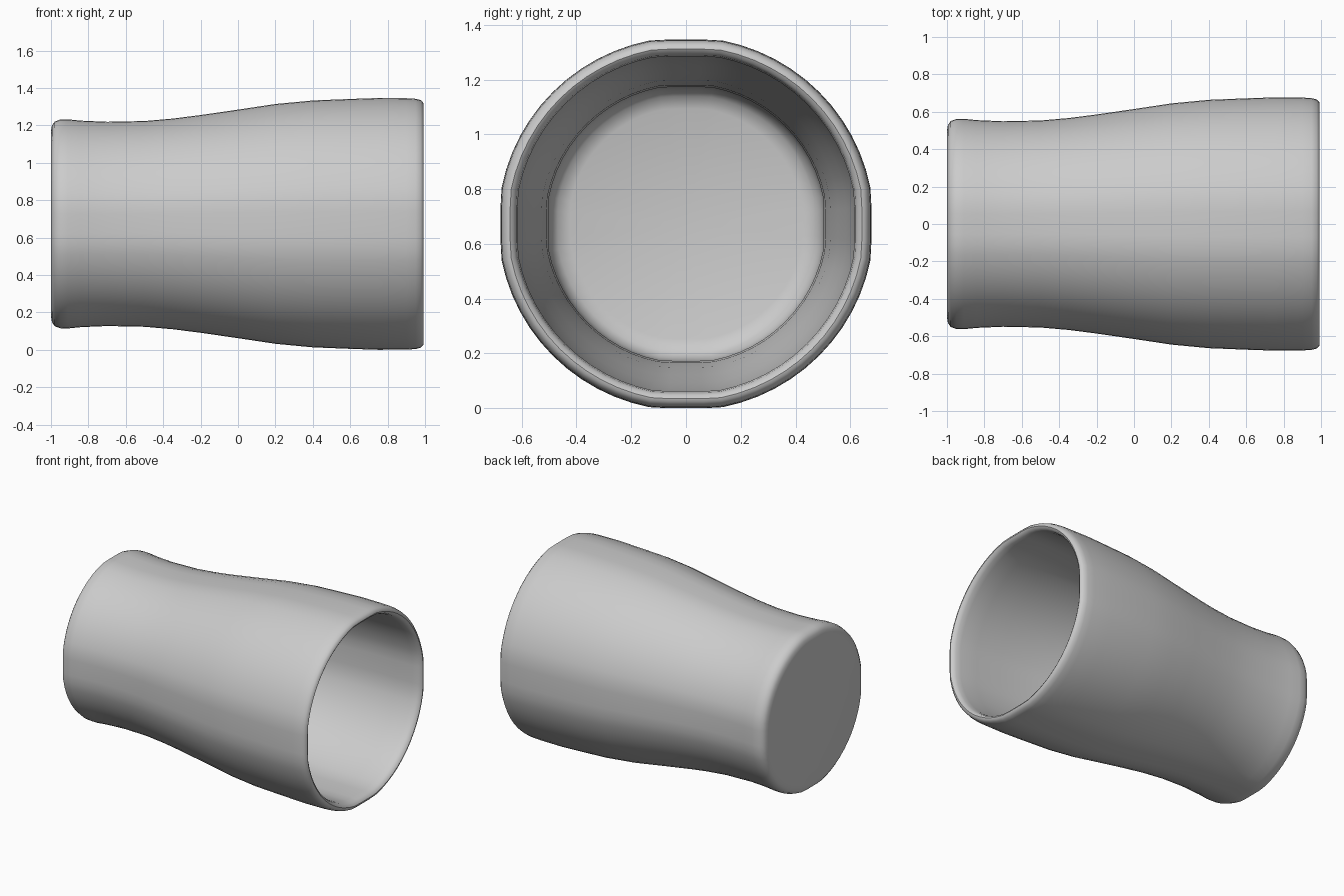
import bpy, bmesh, math

if "Cube" in bpy.data.objects:
    bpy.data.objects.remove(bpy.data.objects["Cube"])

SEGMENTS = 64
AXIS_Z = 0.672

# Cup profile as (x along axis, radius): closed base, outer wall, rim, inner wall, inner floor
PROFILE = [
    (-1.0, 0.0), (-1.0, 0.495), (-0.995, 0.525), (-0.98, 0.547), (-0.95, 0.558),
    (-0.91, 0.559), (-0.84, 0.552), (-0.7, 0.546), (-0.5, 0.55), (-0.35, 0.563),
    (-0.2, 0.582), (0.0, 0.611), (0.2, 0.641), (0.4, 0.660), (0.6, 0.668),
    (0.75, 0.673), (0.9, 0.672), (0.95, 0.669), (0.977, 0.662), (0.99, 0.649),
    (0.993, 0.638), (0.985, 0.625), (0.965, 0.616), (0.93, 0.611), (0.8, 0.61),
    (0.6, 0.608), (0.4, 0.598), (0.2, 0.58), (0.0, 0.551), (-0.2, 0.524),
    (-0.4, 0.506), (-0.6, 0.5), (-0.8, 0.5), (-0.87, 0.49), (-0.905, 0.465),
    (-0.92, 0.42), (-0.925, 0.0),
]

# Revolve the profile about the x axis
bm = bmesh.new()
verts = [bm.verts.new((x, 0, r)) for x, r in PROFILE]
edges = [bm.edges.new(pair) for pair in zip(verts, verts[1:])]
bmesh.ops.spin(bm, geom=verts + edges, cent=(0, 0, 0), axis=(1, 0, 0),
               angle=math.tau, steps=SEGMENTS, use_merge=True)
bmesh.ops.remove_doubles(bm, verts=bm.verts, dist=0.0005)

# Slightly bulge the wall, leaving it flattened at top, bottom and both sides
for v in bm.verts:
    r = math.hypot(v.co.y, v.co.z)
    if r > 0.01:
        k = min(1.014, r / max(abs(v.co.y), abs(v.co.z)))
        v.co.y *= k * 1.006
        v.co.z *= k
bmesh.ops.recalc_face_normals(bm, faces=bm.faces)

mesh = bpy.data.meshes.new("cup")
bm.to_mesh(mesh)
bm.free()
cup = bpy.data.objects.new("cup", mesh)
cup.location.z = AXIS_Z + 0.001
bpy.context.collection.objects.link(cup)

# Plain grey surface
grey = bpy.data.materials.new("light grey")
grey.diffuse_color = (0.6, 0.6, 0.6, 1)
grey.use_nodes = True
grey.node_tree.nodes["Principled BSDF"].inputs["Base Color"].default_value = grey.diffuse_color
mesh.materials.append(grey)

# Smooth wall and rim
bpy.context.view_layer.objects.active = cup
cup.select_set(True)
bpy.ops.object.shade_smooth_by_angle(angle=math.radians(40))
